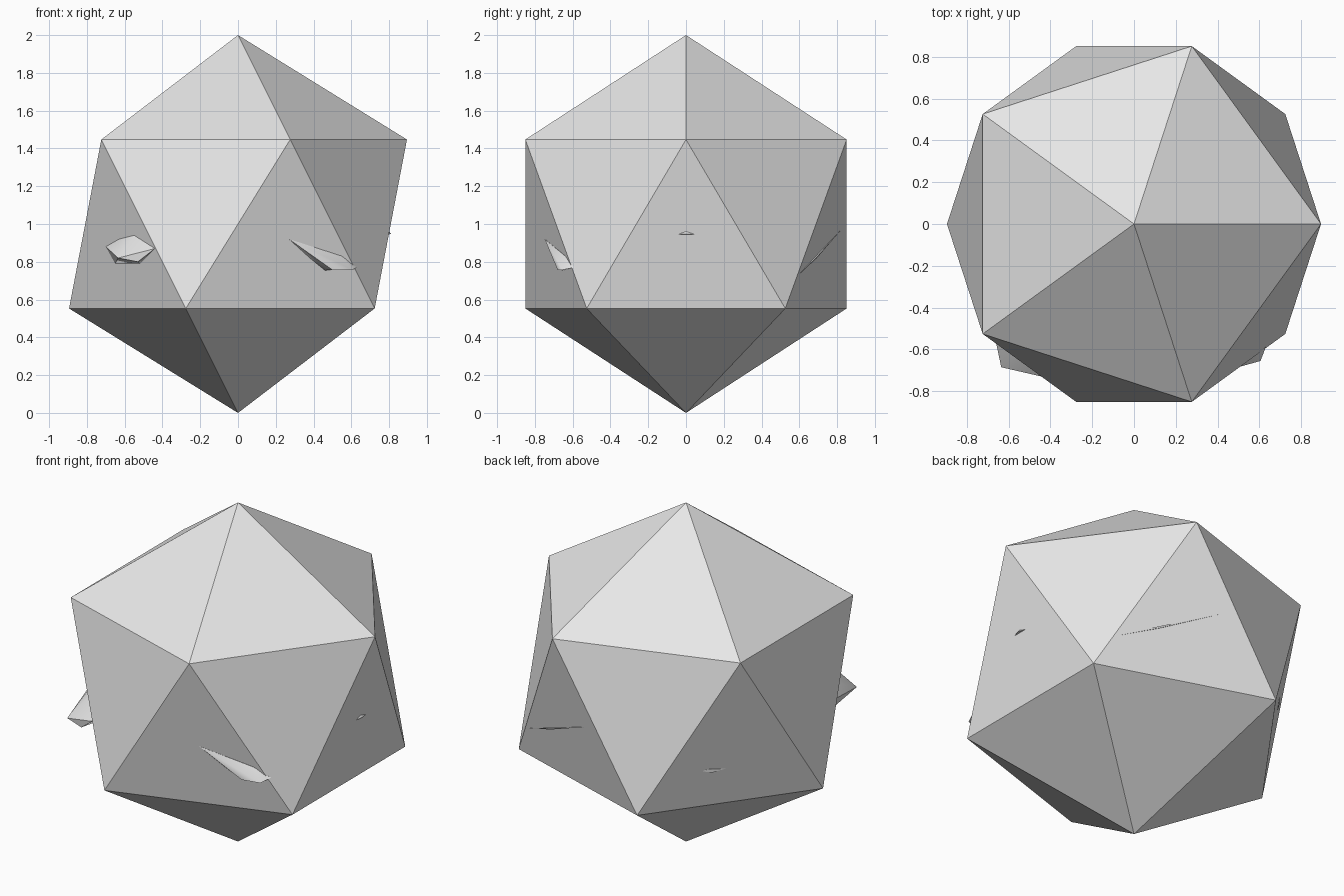
import bpy
import bmesh
from math import radians
from mathutils import Vector

cube = bpy.data.objects.get("Cube")
if cube:
    bpy.data.objects.remove(cube)

CENTRE = Vector((0, 0, 1))
INRADIUS = 0.795

grey = bpy.data.materials.new("plain grey")
grey.use_nodes = True
grey.diffuse_color = (0.8, 0.8, 0.8, 1)
grey.node_tree.nodes["Principled BSDF"].inputs["Base Color"].default_value = (0.8, 0.8, 0.8, 1)


def finish(name, bm):
    bmesh.ops.recalc_face_normals(bm, faces=bm.faces)
    mesh = bpy.data.meshes.new(name)
    bm.to_mesh(mesh)
    bm.free()
    mesh.materials.append(grey)
    obj = bpy.data.objects.new(name, mesh)
    bpy.context.collection.objects.link(obj)
    return obj


def on_face(normal, outline):
    """Project (x, z) outline points along y onto a face plane of the body."""
    nx, ny, nz = normal
    return [Vector((x, (INRADIUS - nx * x - nz * (z - 1)) / ny, z)) for x, z in outline]


def shard(name, points):
    """Convex chip through the points, rooted inside the body."""
    points = [Vector(p) for p in points]
    middle = sum(points, Vector()) / len(points)
    points.append(CENTRE.lerp(middle, 0.8))
    bm = bmesh.new()
    for p in points:
        bm.verts.new(p)
    hull = bmesh.ops.convex_hull(bm, input=bm.verts)
    loose = {v for v in hull["geom_interior"] + hull["geom_unused"]
             if isinstance(v, bmesh.types.BMVert)}
    bmesh.ops.delete(bm, geom=list(loose), context="VERTS")
    obj = finish(name, bm)
    bpy.ops.object.select_all(action="DESELECT")
    obj.select_set(True)
    bpy.context.view_layer.objects.active = obj
    bpy.ops.object.shade_smooth_by_angle(angle=radians(45))
    return obj


# Twenty-sided body, flat shaded
bm = bmesh.new()
bmesh.ops.create_icosphere(bm, subdivisions=1, radius=1)
bmesh.ops.translate(bm, verts=bm.verts, vec=CENTRE)
finish("body", bm)

# Chip on the front of the right side
outline = [(-0.7, 0.88), (-0.65, 0.79), (-0.52, 0.79),
           (-0.44, 0.87), (-0.55, 0.94), (-0.63, 0.92)]
shard("right_front_chip", on_face((-0.794, -0.577, -0.188), outline)
      + [(-0.635, -0.685, 0.82), (-0.53, -0.703, 0.8)])

# Long chip on the front of the left side
outline = [(0.27, 0.92), (0.42, 0.87), (0.55, 0.83),
           (0.61, 0.78), (0.46, 0.755), (0.38, 0.82)]
shard("left_front_chip", on_face((0.303, -0.933, -0.188), outline)
      + [(0.605, -0.655, 0.757), (0.5, -0.68, 0.757), (0.63, -0.59, 0.77)])

# Small slivers on the left side and the back
shard("left_sliver", [(0.8, -0.04, 0.945), (0.8, 0.045, 0.945),
                      (0.8, 0, 0.962), (0.81, 0, 0.948)])
shard("back_left_sliver", [(0.596, 0.606, 0.74), (0.087, 0.816, 0.963),
                           (0.4, 0.695, 0.828), (0.4, 0.692, 0.818)])
shard("back_right_sliver", [(-0.6, 0.48, 0.775), (-0.5, 0.61, 0.785),
                            (-0.555, 0.55, 0.765), (-0.555, 0.55, 0.785)])
